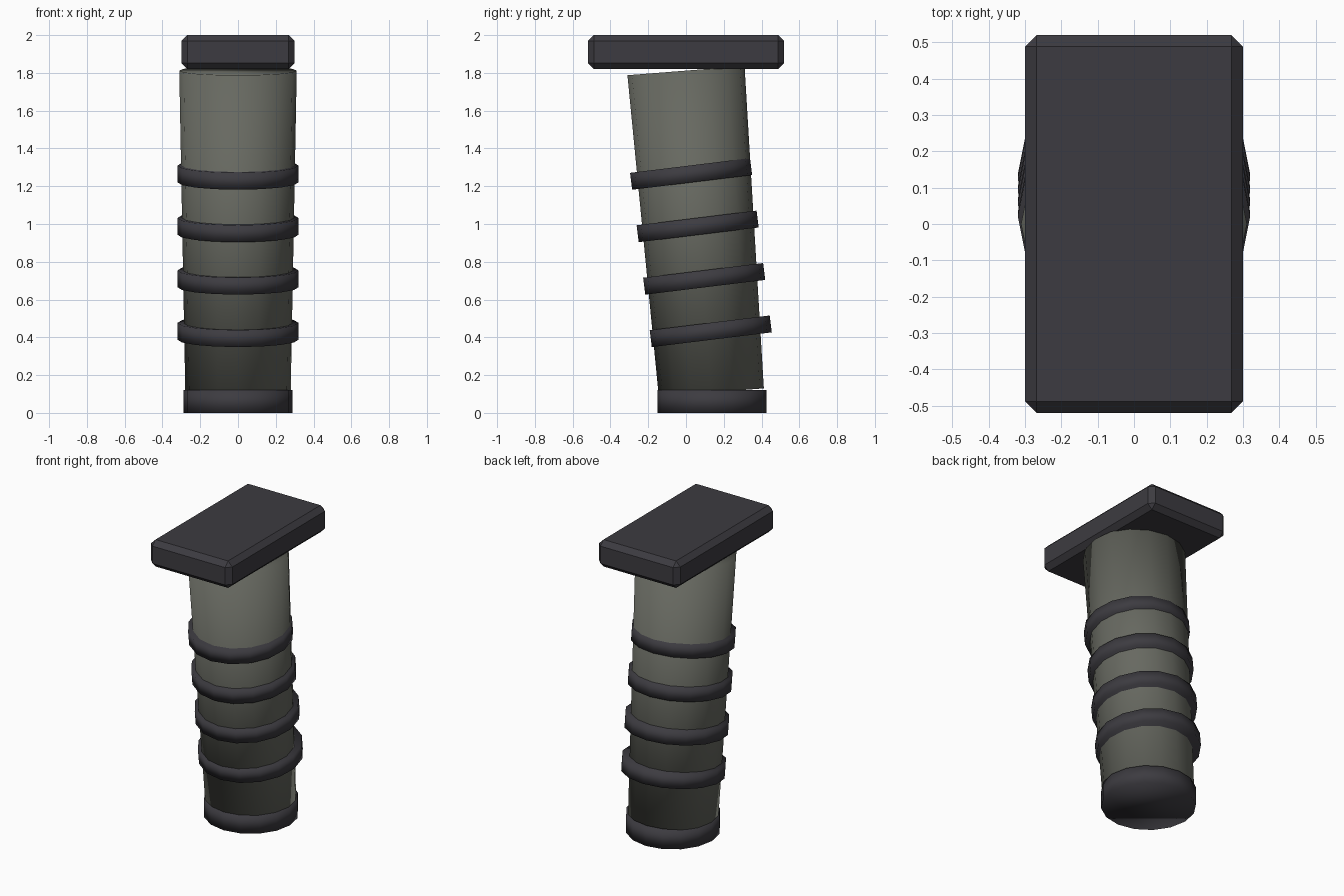
import bpy
import bmesh
import math

if "Cube" in bpy.data.objects:
    bpy.data.objects.remove(bpy.data.objects["Cube"])


def material(name, color):
    m = bpy.data.materials.new(name)
    m.diffuse_color = (*color, 1)
    m.use_nodes = True
    m.node_tree.nodes["Principled BSDF"].inputs["Base Color"].default_value = m.diffuse_color
    return m


dark = material("dark grey", (0.046, 0.044, 0.052))
olive = material("olive grey", (0.135, 0.14, 0.118))


def finish(name, bm, mat, loc, tilt=0.0, smooth=True):
    mesh = bpy.data.meshes.new(name)
    for f in bm.faces:
        f.smooth = smooth
    bm.to_mesh(mesh)
    bm.free()
    mesh.materials.append(mat)
    ob = bpy.data.objects.new(name, mesh)
    ob.location = loc
    ob.rotation_euler = (tilt, 0, 0)
    bpy.context.collection.objects.link(ob)
    return ob


def drum(name, r_bottom, r_top, height, mat, loc, tilt=0.0):
    # fully smooth-shaded 16-sided drum
    bm = bmesh.new()
    bmesh.ops.create_cone(bm, cap_ends=True, segments=16, radius1=r_bottom,
                          radius2=r_top, depth=height)
    return finish(name, bm, mat, loc, tilt)


# Chamfered mounting plate
bm = bmesh.new()
bmesh.ops.create_cube(bm, size=1)
bmesh.ops.scale(bm, vec=(0.6, 1.04, 0.18), verts=bm.verts)
bmesh.ops.bevel(bm, geom=bm.edges[:], offset=0.032, segments=1,
                affect='EDGES', profile=0.5)
finish("mounting_plate", bm, dark, (0, 0, 1.91), smooth=False)

# Leaning tapered grip body
bottom, top = (0.134, 0.108), (0.0, 1.812)
dy, dz = top[0] - bottom[0], top[1] - bottom[1]
drum("grip_body", 0.279, 0.311, math.hypot(dy, dz), olive,
     (0, (bottom[0] + top[0]) / 2, (bottom[1] + top[1]) / 2),
     math.atan2(-dy, dz))

# Four tilted grip rings
for i in range(4):
    drum(f"grip_ring_{i + 1}", 0.32, 0.32, 0.09, dark,
         (0, 0.131 - 0.0347 * i, 0.432 + 0.2777 * i), 0.122)

# Upright end cap at the bottom
drum("end_cap", 0.288, 0.288, 0.12, dark, (0, 0.137, 0.06))
